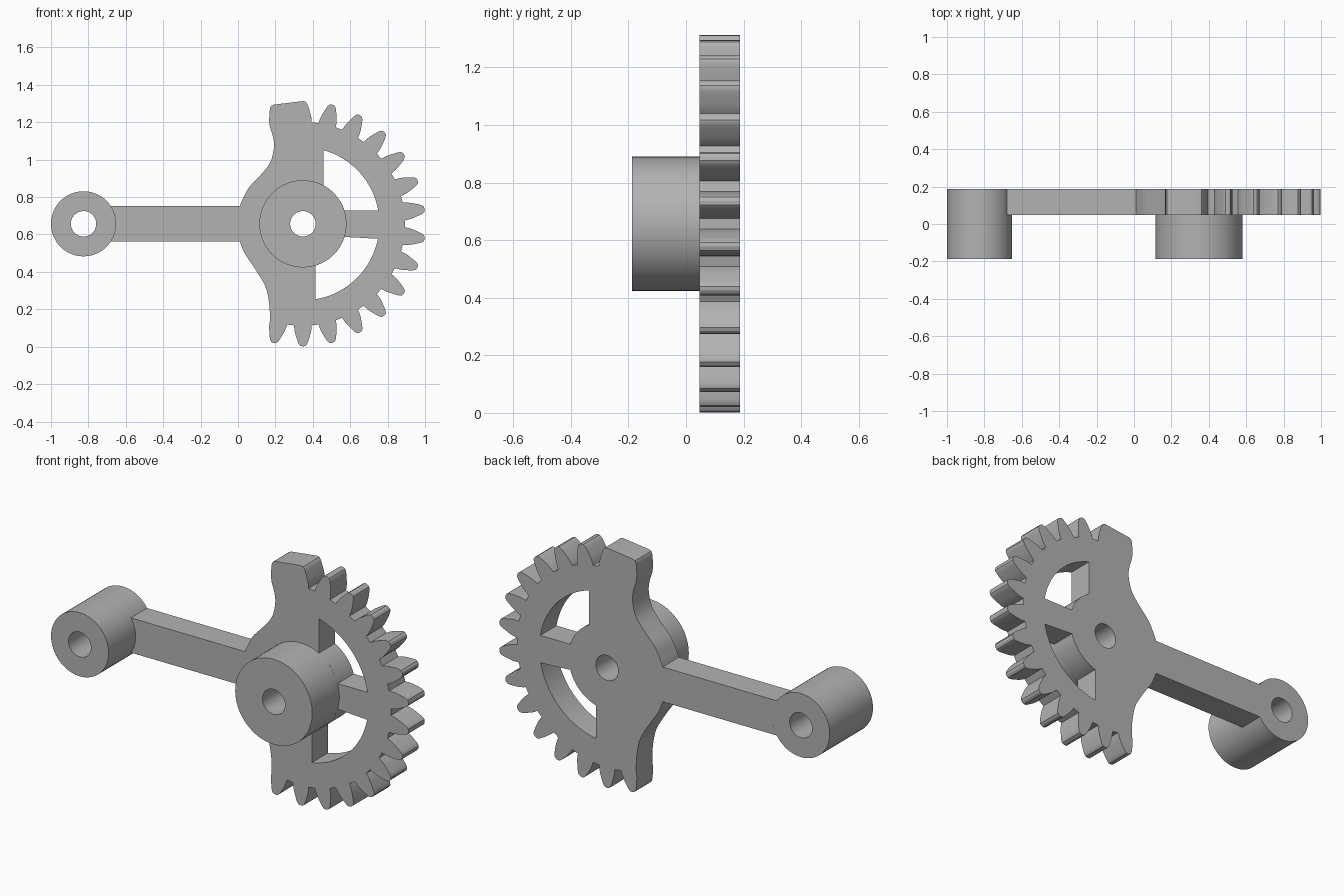
import bpy, bmesh
from math import sin, cos, asin, acos, radians, pi
from mathutils import Vector

HUB, PIN = Vector((0.347, 0.657)), Vector((-0.826, 0.657))
FRONT, STEP, BACK = -0.187, 0.047, 0.187
ROOT, TIP, BORE = 0.545, 0.656, 0.068
HUB_R, PIN_R, RIM_R, ARM = 0.233, 0.174, 0.409, 0.095

cube = bpy.data.objects.get("Cube")
if cube:
    bpy.data.objects.remove(cube, do_unlink=True)

grey = bpy.data.materials.new("plain grey")
grey.use_nodes = True
color = (0.45, 0.45, 0.45, 1)
grey.diffuse_color = color
grey.node_tree.nodes["Principled BSDF"].inputs["Base Color"].default_value = color


def polar(r, a):
    return Vector((r * cos(a), r * sin(a)))


def arc(r, a, b, n=24):
    return [polar(r, a + (b - a) * i / n) for i in range(n + 1)]


def circle(center, r, n=64):
    return [center + p for p in arc(r, 0, 2 * pi, n)[:-1]]


def smooth(points, n=6):
    """Catmull-Rom curve through the points."""
    p = [Vector(q) for q in points]
    p = [2 * p[0] - p[1]] + p + [2 * p[-1] - p[-2]]
    out = []
    for a, b, c, d in zip(p, p[1:], p[2:], p[3:]):
        for i in range(n):
            t = i / n
            out.append(0.5 * (2 * b + (c - a) * t + (2 * a - 5 * b + 4 * c - d) * t**2
                              + (3 * b - a - 3 * c + d) * t**3))
    return out + [p[-2]]


def extrude(name, loops, y0, y1):
    """Fill the outer loop, leaving the inner loops as holes, and give it depth."""
    curve = bpy.data.curves.new(name, "CURVE")
    curve.dimensions, curve.fill_mode = "2D", "BOTH"
    curve.extrude = (y1 - y0) / 2
    for loop in loops:
        spline = curve.splines.new("POLY")
        spline.points.add(len(loop) - 1)
        for point, p in zip(spline.points, loop):
            point.co = (p.x, p.y, 0, 1)
        spline.use_cyclic_u = True
    temp = bpy.data.objects.new(name + " outline", curve)
    bpy.context.collection.objects.link(temp)
    graph = bpy.context.evaluated_depsgraph_get()
    mesh = bpy.data.meshes.new_from_object(temp.evaluated_get(graph))
    bpy.data.objects.remove(temp, do_unlink=True)
    bm = bmesh.new()
    bm.from_mesh(mesh)
    bmesh.ops.remove_doubles(bm, verts=bm.verts, dist=1e-5)
    for v in bm.verts:
        v.co = (v.co.x, (y0 + y1) / 2 - v.co.z, v.co.y)
    bmesh.ops.recalc_face_normals(bm, faces=bm.faces)
    bm.to_mesh(mesh)
    bm.free()
    mesh.materials.clear()
    mesh.materials.append(grey)
    obj = bpy.data.objects.new(name, mesh)
    bpy.context.collection.objects.link(obj)
    bpy.ops.object.select_all(action="DESELECT")
    obj.select_set(True)
    bpy.context.view_layer.objects.active = obj
    bpy.ops.object.shade_smooth_by_angle(angle=radians(25))
    return obj


# Toothed sector: tooth flank as radius and half angle
flank = smooth([(ROOT, 5.0), (0.575, 4.4), (0.605, 3.4), (0.64, 2.1), (TIP - 0.003, 1.2)], 3)
pitch = 2 * pi / 26
outline = []
for k in range(-1, 15):
    mid = -pi / 2 + k * pitch
    rising = [polar(r, mid - radians(h)) for r, h in flank]
    falling = [polar(r, mid + radians(h)) for r, h in reversed(flank)]
    # the last two teeth merge into one solid lug
    outline += (rising if k < 14 else []) + [polar(TIP, mid)] + (falling if k != 13 else [])

# Waisted back edge and arm, ending against the pin boss
upper = smooth([outline[-1], (-0.16, 0.465), (-0.155, 0.406), (-0.176, 0.326),
                (-0.23, 0.257), (-0.289, 0.193), (-0.325, 0.125), (-0.337, ARM)])
lower = smooth([(-0.337, -ARM), (-0.31, -0.16), (-0.25, -0.25), (-0.2, -0.337),
                (-0.18, -0.43), outline[0]])
reach = asin(ARM / PIN_R)
arm_end = [PIN - HUB + p for p in arc(PIN_R, reach, -reach, 12)]
outline += upper[1:] + arm_end + lower[:-1]


# Windows either side of the spoke: side is +1 above, -1 below
def window(side, wall, spoke_in, spoke_out):
    outer = arc(RIM_R, asin(spoke_out / RIM_R), acos(wall / RIM_R))
    inner = arc(HUB_R, acos(wall / HUB_R), asin(spoke_in / HUB_R))
    return [HUB + Vector((p.x, side * p.y)) for p in outer + inner]


extrude("gear_sector_and_arm",
        [[HUB + p for p in outline], circle(HUB, BORE),
         window(1, 0.109, 0.07, 0.07), window(-1, 0.067, 0.07, 0.08)], STEP, BACK)

# Bosses
extrude("hub_boss", [circle(HUB, HUB_R), circle(HUB, BORE)], FRONT, STEP)
extrude("pin_boss", [circle(PIN, PIN_R), circle(PIN, BORE)], FRONT, BACK)
